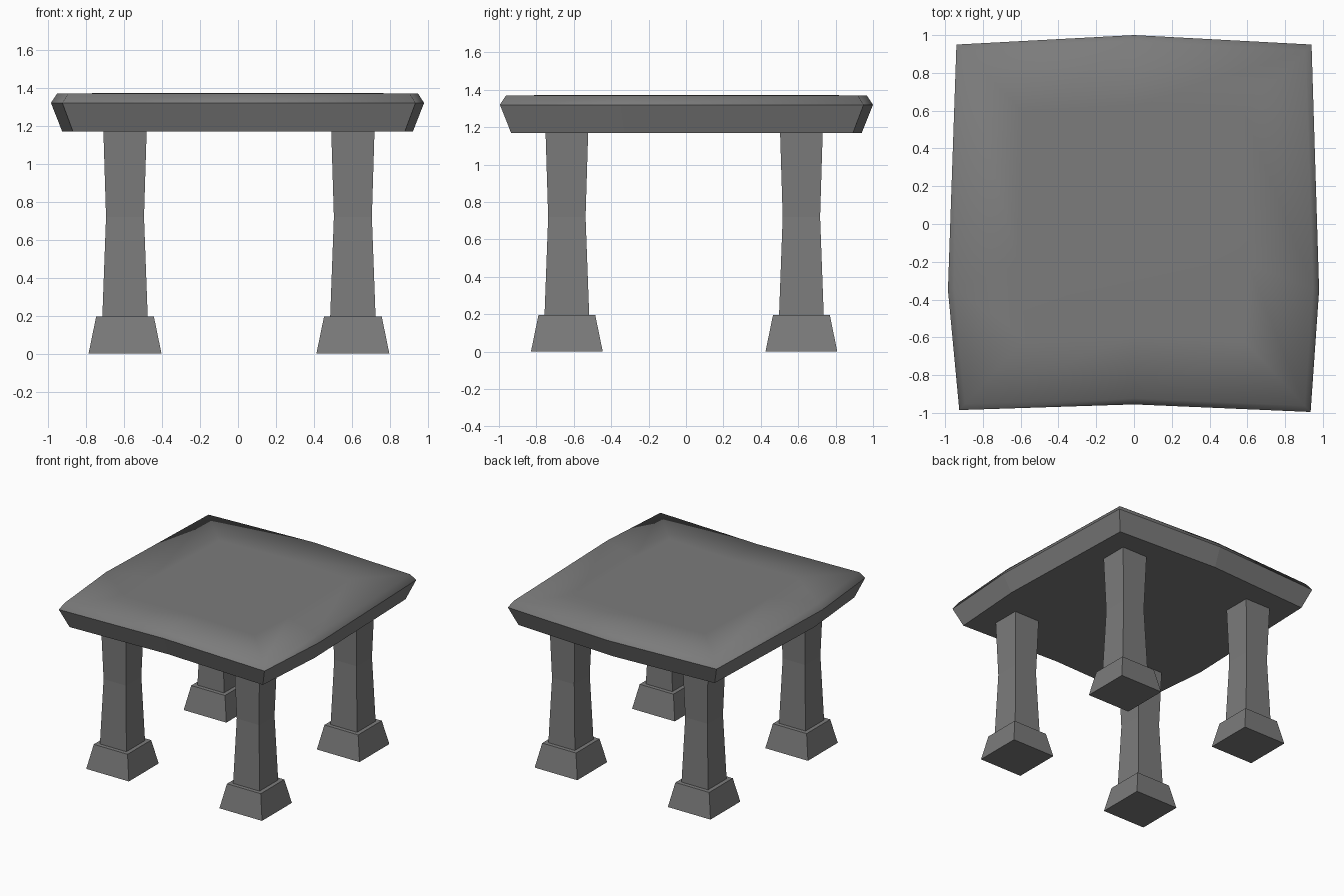
import bpy
import bmesh

cube = bpy.data.objects.get("Cube")
if cube:
    bpy.data.objects.remove(cube, do_unlink=True)

# Single dark stone colour
stone = bpy.data.materials.new("dark_grey_stone")
stone.use_nodes = True
colour = (0.2, 0.2, 0.2, 1)
stone.diffuse_color = colour
stone.node_tree.nodes["Principled BSDF"].inputs["Base Color"].default_value = colour


def loft(name, rings, smooth_from=None):
    """Join stacked rings into a closed solid; rings from smooth_from up are smooth."""
    bm = bmesh.new()
    loops = [[bm.verts.new(p) for p in ring] for ring in rings]
    n = len(loops[0])
    bm.faces.new(loops[0][::-1])
    for level, (a, b) in enumerate(zip(loops, loops[1:])):
        for i in range(n):
            j = (i + 1) % n
            face = bm.faces.new((a[i], a[j], b[j], b[i]))
            face.smooth = smooth_from is not None and level >= smooth_from
    cap = bm.faces.new(loops[-1])
    cap.smooth = smooth_from is not None
    if smooth_from is not None:
        rim = set(loops[smooth_from])
        for edge in bm.edges:
            if set(edge.verts) <= rim:
                edge.smooth = False
    bmesh.ops.recalc_face_normals(bm, faces=bm.faces)
    mesh = bpy.data.meshes.new(name)
    bm.to_mesh(mesh)
    bm.free()
    mesh.materials.append(stone)
    obj = bpy.data.objects.new(name, mesh)
    bpy.context.collection.objects.link(obj)
    return obj


def square(x, y, z, half):
    return [(x + half * sx, y + half * sy, z)
            for sx, sy in ((-1, -1), (1, -1), (1, 1), (-1, 1))]


# Table slab: uneven outline, undercut sides, bevelled rim with soft shading
outline = [(-0.925, -0.985), (0, -0.955), (0.935, -0.995), (0.98, -0.35),
           (0.94, 0.95), (0, 1.0), (-0.94, 0.95), (-0.985, -0.35)]
levels = [(0.94, 1.17), (1, 1.32), (0.967, 1.37), (0.62, 1.372)]
loft("table_top", [[(x * s, y * s, z) for x, y in outline] for s, z in levels],
     smooth_from=1)

# Four waisted legs on tapered feet
for side, x in (("right", -0.595), ("left", 0.605)):
    for end, y in (("front", -0.637), ("back", 0.617)):
        loft(f"{end}_{side}_leg",
             [square(x, y, z, h) for z, h in ((0.18, 0.12), (0.72, 0.1), (1.175, 0.114))])
        loft(f"{end}_{side}_foot",
             [square(x, y, z, h) for z, h in ((0, 0.192), (0.195, 0.152))])
